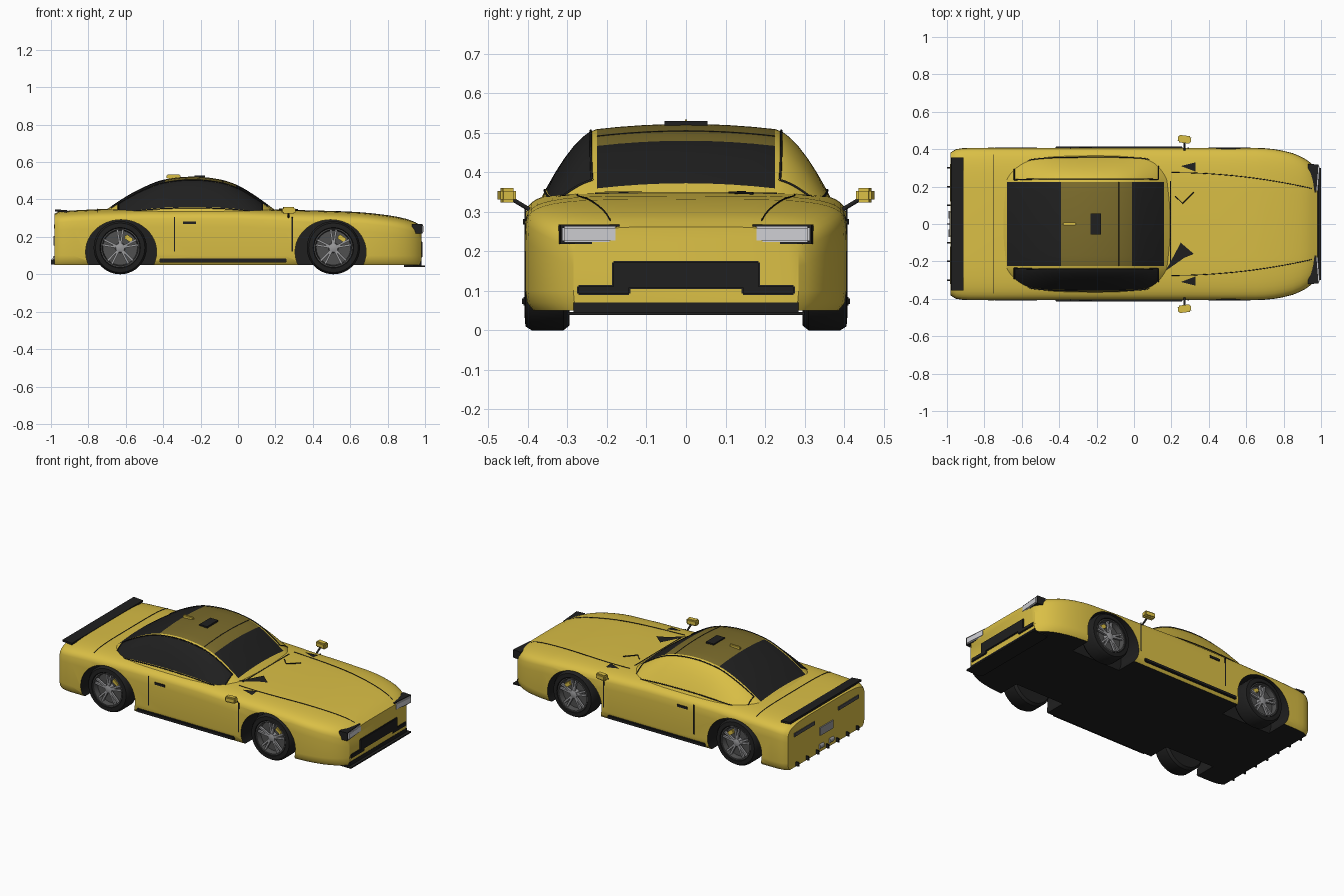
import bpy, bmesh, math
from mathutils import Matrix, Vector, Euler

if "Cube" in bpy.data.objects:
    bpy.data.objects.remove(bpy.data.objects["Cube"])


def material(name, r, g, b):
    m = bpy.data.materials.new(name)
    m.use_nodes = True
    m.diffuse_color = (r, g, b, 1)
    m.node_tree.nodes["Principled BSDF"].inputs["Base Color"].default_value = (r, g, b, 1)
    return m


YELLOW = material("yellow paint", .70, .52, .06)
OLIVE = material("tinted roof", .20, .15, .025)
BLACK = material("black trim", .014, .014, .014)
DARK = material("dark metal", .08, .08, .08)
SILVER = material("silver metal", .32, .32, .33)
LAMP = material("lamp glass", .62, .62, .65)
made = []


def finish(name, bm, mats):
    me = bpy.data.meshes.new(name)
    bmesh.ops.recalc_face_normals(bm, faces=bm.faces)
    bm.to_mesh(me)
    bm.free()
    for m in mats:
        me.materials.append(m)
    ob = bpy.data.objects.new(name, me)
    bpy.context.collection.objects.link(ob)
    made.append(ob)
    return ob


def box(name, centre, size, mat, rot=(0, 0, 0), bevel=0):
    bm = bmesh.new()
    bmesh.ops.create_cube(bm, size=1, matrix=Matrix.Diagonal((*size, 1)))
    if bevel:
        bmesh.ops.bevel(bm, geom=bm.edges[:], offset=bevel, segments=2, affect='EDGES')
    bmesh.ops.transform(bm, matrix=Matrix.Translation(centre) @ Euler(rot).to_matrix().to_4x4(), verts=bm.verts)
    return finish(name, bm, [mat])


def loft(name, rings, mats, rule=None, closed=True, cap=True):
    bm = bmesh.new()
    rows = [[bm.verts.new(p) for p in r] for r in rings]
    n = len(rows[0])
    for i in range(len(rows) - 1):
        for j in range(n if closed else n - 1):
            k = (j + 1) % n
            f = bm.faces.new((rows[i][j], rows[i][k], rows[i + 1][k], rows[i + 1][j]))
            if rule:
                f.material_index = rule(i, j)
    if cap:
        bm.faces.new(rows[0])
        bm.faces.new(rows[-1])
    return finish(name, bm, mats)


def lathe(name, profile, centre, mat, side=1, sides=40):
    # profile of (radius, offset) turned about the y axis
    ang = [2 * math.pi * k / sides for k in range(sides)]
    return loft(name, [[(centre[0] + r * math.cos(a), centre[1] + side * d, centre[2] + r * math.sin(a))
                        for a in ang] for r, d in profile], [mat])


def line(name, pts, mat=BLACK, radius=.003, cyclic=False):
    cu = bpy.data.curves.new(name, 'CURVE')
    cu.dimensions = '3D'
    cu.bevel_depth, cu.bevel_resolution = radius, 1
    sp = cu.splines.new('POLY')
    sp.points.add(len(pts) - 1)
    for p, q in zip(sp.points, pts):
        p.co = (*q, 1)
    sp.use_cyclic_u = cyclic
    cu.materials.append(mat)
    bpy.context.collection.objects.link(bpy.data.objects.new(name, cu))


def ease(table, x):
    # smooth interpolation through (x, value) pairs
    i = max(k for k in range(len(table) - 1) if k == 0 or table[k][0] <= x)
    (x0, a), (x1, b) = table[i], table[i + 1]

    def slope(k):
        lo, hi = table[max(k - 1, 0)], table[min(k + 1, len(table) - 1)]
        return (hi[1] - lo[1]) / (hi[0] - lo[0])
    h = x1 - x0
    t = min(max((x - x0) / h, 0), 1)
    return ((2*t**3 - 3*t*t + 1) * a + (t**3 - 2*t*t + t) * h * slope(i)
            + (3*t*t - 2*t**3) * b + (t**3 - t*t) * h * slope(i + 1))


# Lower body: sections with rounded shoulders
W = .407
WIDTH = [(-.98, .382), (-.95, .4), (-.88, W), (-.5, W), (.4, W), (.65, W), (.75, .4), (.85, .378), (.92, .345), (.96, .312), (.98, .285)]
TOP = [(-.98, .325), (-.95, .336), (-.75, .348), (-.4, .355), (0, .355), (.25, .345), (.6, .335), (.8, .315), (.92, .29), (.98, .262)]
POWER, BASE = 4.5, .05


def hood(x, y, lift=.001):
    w, t = ease(WIDTH, x), ease(TOP, x)
    return t - .1 + .1 * max(1 - abs(y / w) ** POWER, 0) ** (1 / POWER) + lift


def section(x):
    w, t = ease(WIDTH, x), ease(TOP, x)
    half = [(w * .95, BASE), (w * .99, BASE + .02), (w, BASE + .05)]
    for k in range(11):
        a = math.pi / 2 * k / 11
        half.append((w * math.cos(a) ** (2 / POWER), t - .1 + .1 * math.sin(a) ** (2 / POWER)))
    return [(x, y, z) for y, z in half] + [(x, 0, t)] + [(x, -y, z) for y, z in reversed(half)]


stations = [-.98, -.965, -.95, -.92, -.88, -.75, -.5, -.2, 0, .25, .45, .65, .7, .75, .8, .85, .89, .92, .945, .965, .98]
last = len(section(0)) - 1
body = loft("body", [section(x) for x in stations], [YELLOW, BLACK], lambda i, j: int(j == last))

# Wheel arches cut out of the body, lined in black
bm = bmesh.new()
for x in (-.625, .495):
    for s in (-1, 1):
        m = Matrix.Translation((x, s * .36, .12)) @ Matrix.Diagonal((.19, 1, .172, 1)) @ Matrix.Rotation(math.pi / 2, 4, 'X')
        bmesh.ops.create_cone(bm, cap_ends=True, segments=48, radius1=1, radius2=1, depth=.22, matrix=m)
for f in bm.faces:
    f.material_index = 1
cutter = finish("arch_cutter", bm, [YELLOW, BLACK])
cutter.hide_render = True
mod = body.modifiers.new("arches", 'BOOLEAN')
mod.object, mod.operation, mod.solver = cutter, 'DIFFERENCE', 'EXACT'
bpy.context.view_layer.objects.active = body
bpy.ops.object.modifier_apply(modifier=mod.name)
made.remove(cutter)
bpy.data.objects.remove(cutter)

# Cabin: roof strip in the centre, curved sides falling to the beltline
ROOF = [(-.72, .335), (-.6, .415), (-.5, .468), (-.4, .505), (-.25, .522), (-.1, .508), (0, .475), (.1, .415), (.21, .335)]
PLAN = [(-.72, .23), (-.66, .31), (-.55, .36), (-.3, .375), (0, .372), (.1, .355), (.16, .31), (.21, .23)]
STEPS = [0, .12, .25, .4, .55, .7, .85, 1]
CENTRE = 8


def cabin_side(x, s, side, lift=0):
    z = ease(ROOF, x) - .013
    return (x, side * (.225 + (ease(PLAN, x) - .225) * s + lift), z - (z - .315) * s ** 1.6 + lift)


def cabin_ring(x):
    mid = [-1 + 2 * k / CENTRE for k in range(1, CENTRE)]
    return ([cabin_side(x, s, -1) for s in reversed(STEPS)]
            + [(x, .225 * v, ease(ROOF, x) - .013 * v * v) for v in mid]
            + [cabin_side(x, s, 1) for s in STEPS])


xs = [-.72 + .01 * k for k in range(94)]
n_side = len(STEPS) - 1


def cabin_colour(i, j):
    x = xs[i] + .005
    if n_side <= j < n_side + CENTRE:
        if -.39 < x < -.01:
            return 1
        return 2 if -.68 < x < .165 else 0
    return 2 if 0 < j < n_side - 1 and -.64 < x < .13 else 0


loft("cabin", [cabin_ring(x) for x in xs], [YELLOW, OLIVE, BLACK], cabin_colour, closed=False, cap=False)

for s, label in ((-1, "right"), (1, "left")):
    # window and cabin outlines
    span = [x for x in xs if -.645 < x < .14]
    line(label + "_pillar_line", [cabin_side(x, .1, s, .001) for x in span])
    line(label + "_belt_line", [cabin_side(x, .87, s, .001) for x in span])
    for x in (span[0], span[-1]):
        line(label + "_window_end", [cabin_side(x, .1 + .11 * k, s, .001) for k in range(8)])
    # bonnet seam
    seam = [(.2 + .05 * k, s * (.275 - .085 * (k / 15) ** 2)) for k in range(16)]
    line(label + "_bonnet_seam", [(x, y, hood(x, y)) for x, y in seam], radius=.002)
    # bonnet vent
    bm = bmesh.new()
    bm.faces.new([bm.verts.new((x, s * y, hood(x, y, .005))) for x, y in ((.25, .31), (.33, .33), (.33, .28))])
    finish(label + "_bonnet_vent", bm, [BLACK])
    # doors and sills
    for x in (-.34, .29):
        box(label + "_door_seam", (x, s * W, .215), (.006, .004, .185), BLACK)
    box(label + "_door_handle", (-.26, s * W, .275), (.07, .01, .014), BLACK)
    box(label + "_sill", (-.08, s * W, .074), (.68, .016, .022), BLACK, bevel=.004)
    # wing mirror
    line(label + "_mirror_stalk", [(.27, s * .395, .305), (.27, s * .445, .335)], radius=.006)
    box(label + "_mirror", (.27, s * .453, .342), (.07, .04, .036), YELLOW, (0, 0, -s * .12), .007)
    # headlamp and lower intake
    box(label + "_lamp_frame", (.953, s * .245, .243), (.055, .15, .05), BLACK, (0, 0, -s * .08))
    box(label + "_headlamp", (.958, s * .245, .243), (.06, .138, .04), LAMP, (0, 0, -s * .08), .004)
    box(label + "_lower_intake", (.98, s * .208, .102), (.014, .135, .026), BLACK, bevel=.004)
    # tail lamp and exhaust
    box(label + "_tail_lamp", (-.981, s * .22, .255), (.008, .2, .022), DARK)
    lathe(label + "_exhaust", [(.016, -.02), (.016, .02)], (-.975, s * .05, .085), SILVER, sides=16)
    # wheels
    for x, end in ((-.63, "rear"), (.51, "front")):
        name = end + "_" + label
        c = (x, s * .35, .142)
        lathe(name + "_tyre", [(.1, -.055), (.13, -.055), (.142, -.04), (.142, .04), (.132, .056), (.108, .058), (.1, .045), (.1, -.05)], c, BLACK, s)
        lathe(name + "_rim", [(.1, .0), (.104, .054), (.097, .054), (.092, .02), (.02, .02)], c, DARK, s)
        lathe(name + "_hub", [(.028, .015), (.024, .046), (.01, .05)], c, SILVER, s, 20)
        for k in range(5):
            for off in (-.15, .15):
                a = 2 * math.pi * k / 5 + math.pi / 2 + off
                box(name + "_spoke", (x + .056 * math.cos(a), s * .388, c[2] + .056 * math.sin(a)),
                    (.085, .014, .011), SILVER, (0, -a, 0))
        box(name + "_caliper", (x + .045, s * .38, c[2] + .05), (.045, .024, .025), YELLOW, (0, .6, 0), .004)

# Cabin and boot seams
line("sunroof_seam", [(-.08, .0225 * k, ease(ROOF, -.08) - .013 * (k / 10) ** 2) for k in range(-10, 11)], radius=.002)
line("windscreen_base", [(.195, .023 * k, hood(.195, .23)) for k in range(-10, 11)])
line("boot_seam", [(-.75, .037 * k, hood(-.75, .037 * k)) for k in range(-10, 11)], radius=.002)

# Roof fittings and wiper
box("roof_fin", (-.345, 0, .522), (.075, .014, .022), YELLOW, bevel=.005)
box("roof_hatch", (-.205, 0, .523), (.055, .11, .012), BLACK)
bm = bmesh.new()
bm.faces.new([bm.verts.new((x, y, hood(x, y, .006))) for x, y in ((.17, -.25), (.25, -.1), (.32, -.16), (.27, -.18))])
finish("wiper_cowl", bm, [BLACK])
line("wiper", [(x, y, hood(x, y, .004)) for x, y in ((.22, .15), (.26, .11), (.32, .17))])

# Nose: grille and splitter
box("grille", (.98, 0, .14), (.014, .375, .072), BLACK, bevel=.004)
box("front_lip", (.935, 0, .055), (.094, .57, .03), BLACK)
box("splitter", (.95, 0, .043), (.1, .6, .008), BLACK)

# Tail: spoiler, plate and diffuser fins
box("spoiler", (-.945, 0, .339), (.065, .71, .012), BLACK, (0, .08, 0))
box("number_plate", (-.982, 0, .18), (.01, .13, .05), SILVER)
for k in range(-3, 4):
    box("diffuser_fin", (-.975, .1 * k, .066), (.05, .008, .025), BLACK)

bpy.ops.object.select_all(action='DESELECT')
for ob in made:
    ob.select_set(True)
bpy.context.view_layer.objects.active = body
bpy.ops.object.shade_smooth_by_angle(angle=math.radians(35))
